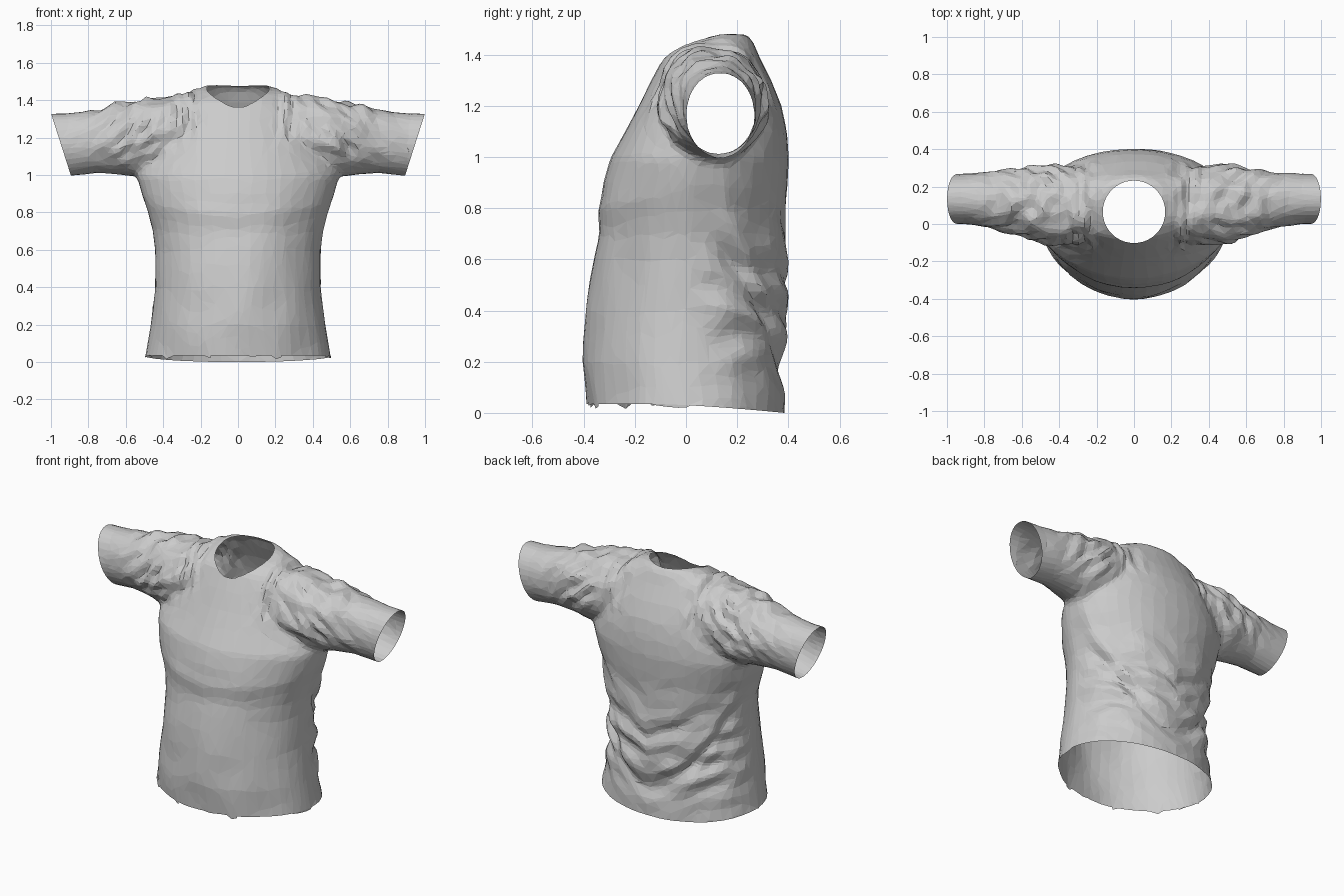
import bpy, bmesh, math
from mathutils import Vector, noise

cube = bpy.data.objects.get("Cube")
if cube:
    bpy.data.objects.remove(cube)

fabric = bpy.data.materials.new("grey fabric")
fabric.use_nodes = True
GREY = (0.6, 0.6, 0.6, 1)
fabric.diffuse_color = GREY
fabric.node_tree.nodes["Principled BSDF"].inputs["Base Color"].default_value = GREY

SIDES = 40


def oval(front, back):
    """Unit superellipse points, with its own power on each half."""
    for i in range(SIDES):
        a = math.tau * i / SIDES
        c, s = math.cos(a), math.sin(a)
        power = back if s > 0 else front
        yield (math.copysign(abs(c) ** (2 / power), c),
               math.copysign(abs(s) ** (2 / power), s))


def loft(name, rings):
    """Closed solid through a list of point rings."""
    bm = bmesh.new()
    loops = [[bm.verts.new(p) for p in ring] for ring in rings]
    for lo, hi in zip(loops, loops[1:]):
        for i in range(SIDES):
            j = (i + 1) % SIDES
            bm.faces.new((lo[i], lo[j], hi[j], hi[i]))
    bm.faces.new(loops[0][::-1])
    bm.faces.new(loops[-1])
    bmesh.ops.recalc_face_normals(bm, faces=bm.faces)
    mesh = bpy.data.meshes.new(name)
    bm.to_mesh(mesh)
    bm.free()
    obj = bpy.data.objects.new(name, mesh)
    bpy.context.collection.objects.link(obj)
    return obj


def apply(obj, kind, **settings):
    mod = obj.modifiers.new(kind, kind)
    for key, value in settings.items():
        setattr(mod, key, value)
    bpy.context.view_layer.objects.active = obj
    bpy.ops.object.modifier_apply(modifier=mod.name)


def combine(obj, other, operation):
    apply(obj, "BOOLEAN", operation=operation, object=other, solver="EXACT")
    bpy.data.objects.remove(other)


# Torso: height, half width, front y, back y
torso = [(-0.08, 0.51, -0.385, 0.39), (0.03, 0.497, -0.39, 0.385),
         (0.2, 0.468, -0.405, 0.38), (0.4, 0.443, -0.393, 0.385),
         (0.6, 0.443, -0.36, 0.39), (0.7, 0.457, -0.343, 0.39),
         (0.8, 0.482, -0.34, 0.39),
         (0.9, 0.515, -0.325, 0.397), (1.0, 0.54, -0.295, 0.402),
         (1.1, 0.5, -0.24, 0.395), (1.2, 0.46, -0.187, 0.375),
         (1.3, 0.42, -0.138, 0.335), (1.4, 0.35, -0.085, 0.285),
         (1.45, 0.24, -0.03, 0.265), (1.485, 0.17, 0.08, 0.24)]
shirt = loft("shirt", [[(w * u, (f + b) / 2 + (b - f) / 2 * v, z)
                        for u, v in oval(1.9, 2.1)] for z, w, f, b in torso])

# Sleeves: distance out, front y, back y, underside z, top z
sleeve = [(0.1, -0.05, 0.24, 1.15, 1.44), (0.25, -0.1, 0.28, 1.1, 1.44),
          (0.4, -0.11, 0.315, 1.0, 1.425), (0.52, -0.095, 0.318, 0.985, 1.405),
          (0.62, -0.06, 0.3, 1.005, 1.385), (0.75, -0.025, 0.28, 1.015, 1.355),
          (0.9, 0.0, 0.27, 0.998, 1.335), (1.08, 0.0, 0.265, 0.975, 1.332)]
for side in (-1, 1):
    arm = loft("sleeve_solid", [[(side * x, (f + b) / 2 + (b - f) / 2 * u,
                                  (lo + hi) / 2 + (hi - lo) / 2 * v)
                                 for u, v in oval(1.9, 2.1)] for x, f, b, lo, hi in sleeve])
    combine(shirt, arm, "UNION")

# Blend the parts into one cloth surface
apply(shirt, "REMESH", mode="VOXEL", voxel_size=0.016)
apply(shirt, "SMOOTH", factor=0.5, iterations=10)


def bump(x, centre, width):
    return math.exp(-((x - centre) / width) ** 2)


def ramp(x, start, end):
    return min(1, max(0, (x - start) / (end - start)))


def folds(p):
    """Height of the cloth folds at a point."""
    x, y, z = abs(p.x), p.y, p.z
    # gathers at the shoulder seam, running over the shoulder
    gather = bump(x, 0.29, 0.09) * ramp(z, 1.12, 1.27)
    h = 0.03 * gather * noise.noise(Vector((p.x * 22, y * 7, z * 8)))
    # slanting creases along the sleeves
    crease = bump(x, 0.56, 0.2) * ramp(z, 1.02, 1.17)
    h += 0.032 * crease * noise.noise(Vector(((x + z) * 14, y * 12, (z - x) * 6 + p.x)))
    body = ramp(z, 1.05, 0.85)
    # hanging folds across the lower back and the flanks
    if y > 0:
        line = z - 0.22 - 2.6 * x * x
        back = body * ramp(y, 0, 0.15)
        h += back * (0.01 * bump(line, 0.04, 0.05) - 0.02 * bump(line, -0.05, 0.05))
        area = back * bump(z, 0.42, 0.3)
        h += 0.036 * area * noise.noise(Vector((p.x * 6, y * 6, z * 11 - x * 5)))
    # soft ridge under the chest, and shallow unevenness
    else:
        front = body * ramp(-y, 0, 0.2)
        h += 0.006 * front * bump(z, 0.78 + 0.15 * x, 0.05)
        h += 0.008 * front * noise.noise(p * 5)
    return h


bm = bmesh.new()
bm.from_mesh(shirt.data)
bm.normal_update()
moves = [(v, v.normal * folds(v.co)) for v in bm.verts]
for v, offset in moves:
    v.co += offset
bm.to_mesh(shirt.data)
bm.free()

# Uneven flat facets
apply(shirt, "DECIMATE", ratio=0.09)

# Round neck opening
NECK_R, NECK_Y = 0.167, 0.065
plug = loft("neck_plug", [[(NECK_R * u, NECK_Y + NECK_R * v, z)
                           for u, v in oval(2, 2)] for z in (1.25, 1.7)])
combine(shirt, plug, "DIFFERENCE")

bm = bmesh.new()
bm.from_mesh(shirt.data)


def in_neck(face):
    c = face.calc_center_median()
    return c.z > 1.2 and math.hypot(c.x, c.y - NECK_Y) < NECK_R * 1.001


bmesh.ops.delete(bm, geom=[f for f in bm.faces if in_neck(f)], context="FACES")


def trim(point, normal):
    """Cut the cloth open along a plane."""
    bmesh.ops.bisect_plane(bm, geom=bm.verts[:] + bm.edges[:] + bm.faces[:],
                           plane_co=point, plane_no=normal, clear_outer=True)


# Cuffs, then a hem that dips at the back
for side in (-1, 1):
    trim((side, 0, 1.335), (side, 0, -0.32))
trim((0, 0, 0.02), (0, 0, -1))
for v in bm.verts:
    if v.is_boundary and v.co.z < 0.1:
        v.co.z = 0.04 - 0.036 * ramp(v.co.y, -0.15, 0.39) ** 1.5

# Stand on the ground
low = min(v.co.z for v in bm.verts)
for v in bm.verts:
    v.co.z -= low
for f in bm.faces:
    f.smooth = False
    f.material_index = 0
bm.to_mesh(shirt.data)
bm.free()
shirt.data.materials.clear()
shirt.data.materials.append(fabric)
